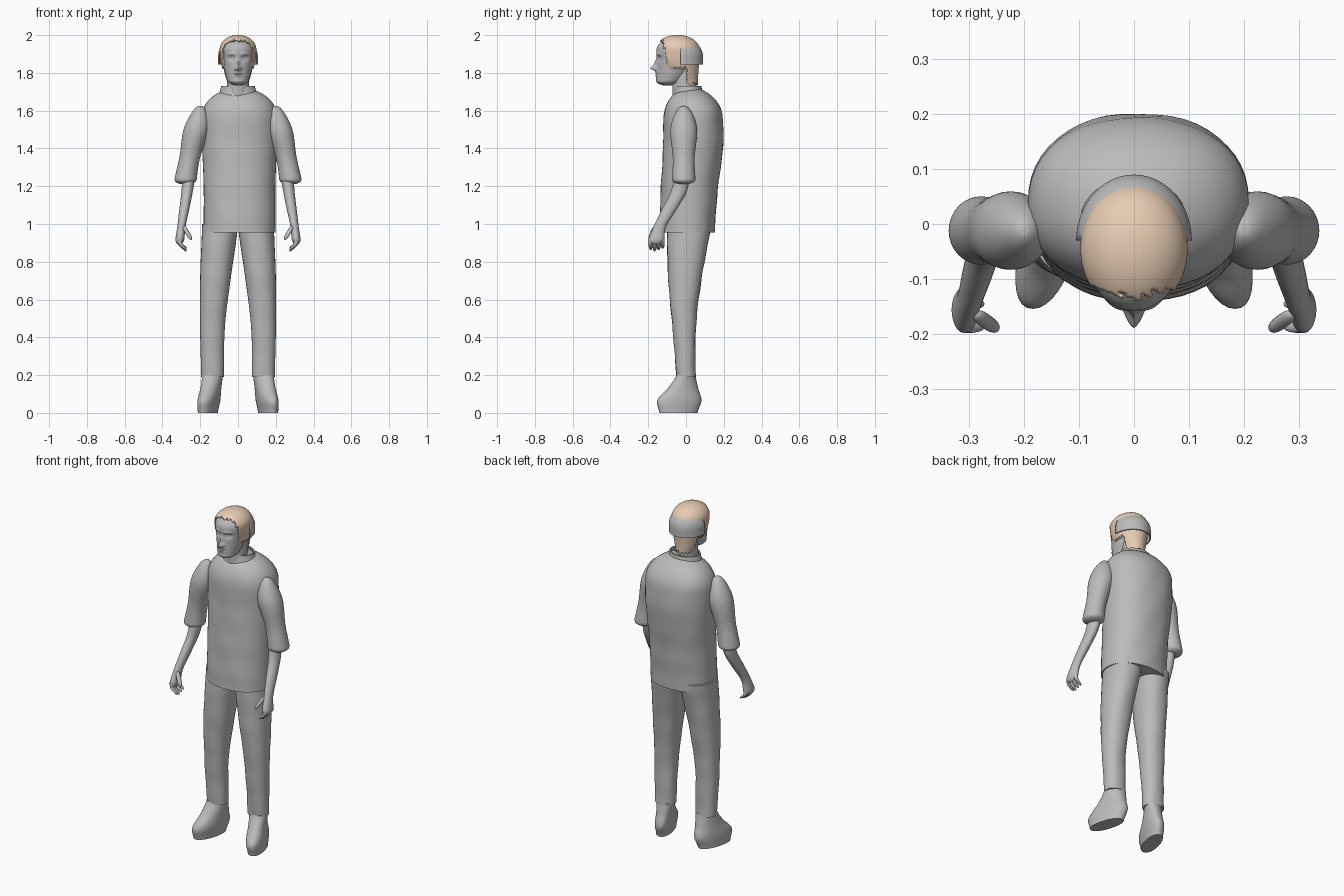
import bpy
import bmesh
from math import cos, sin, pi, exp, sqrt, radians, copysign

default_cube = bpy.data.objects.get("Cube")
if default_cube:
    bpy.data.objects.remove(default_cube, do_unlink=True)


def make_material(name, colour):
    material = bpy.data.materials.new(name)
    material.use_nodes = True
    material.diffuse_color = (*colour, 1)
    shader = material.node_tree.nodes["Principled BSDF"]
    shader.inputs["Base Color"].default_value = (*colour, 1)
    return material


grey = make_material("plain grey", (.5, .5, .5))
beige = make_material("hair beige", (.8, .6, .45))


def along(values, t):
    """Smooth curve through evenly spaced values, or one constant value."""
    if not isinstance(values, tuple):
        return values
    last = len(values) - 1
    i = min(int(t * last), last - 1)
    t = t * last - i
    b, c = values[i], values[i + 1]
    start_slope = (c - values[max(i - 1, 0)]) / 2
    end_slope = (values[min(i + 2, last)] - b) / 2
    ease = t * t * (3 - 2 * t)
    return (b + (c - b) * ease + start_slope * t * (1 - t) ** 2
            - end_slope * t * t * (1 - t))


def rounding(t, low, high):
    """Shrink factor that domes over the lower and upper share of a part."""
    u = 0
    if t < low:
        u = (low - t) / low
    elif t > 1 - high:
        u = (t - 1 + high) / high
    return sqrt(1 - (u * .99) ** 2)


def loft(name, bottom, top, x, y, width, ratio, side=1, low=0, high=0,
         power=2, turn=0, sides=32, rings=32, material=grey,
         sculpt=None, keep=None, thickness=0):
    """Skin oval rings stacked in z; ratio is the depth over the width."""
    bm = bmesh.new()
    stack = []
    for k in range(rings + 1):
        t = (1 - cos(pi * k / rings)) / 2
        half = along(width, t) * rounding(t, low, high)
        depth = half * along(ratio, t)
        ring = []
        for i in range(sides):
            angle = 2 * pi * i / sides
            u, v = (copysign(abs(w) ** (2 / power), w) for w in (cos(angle), sin(angle)))
            py = along(y, t) + v * depth
            px = along(x, t) + u * half - turn * py
            ring.append(bm.verts.new((side * px, py, bottom + t * (top - bottom))))
        stack.append(ring)
    for lower, upper in zip(stack, stack[1:]):
        for i in range(sides):
            bm.faces.new((lower[i - 1], lower[i], upper[i], upper[i - 1]))
    bm.faces.new(stack[0])
    bm.faces.new(stack[-1])
    if sculpt:
        for vert in bm.verts:
            sculpt(vert.co)
    bmesh.ops.recalc_face_normals(bm, faces=bm.faces)
    if keep:
        unwanted = [f for f in bm.faces if not keep(f.calc_center_median())]
        bmesh.ops.delete(bm, geom=unwanted, context='FACES')
    mesh = bpy.data.meshes.new(name)
    bm.to_mesh(mesh)
    bm.free()
    mesh.materials.append(material)
    obj = bpy.data.objects.new(name, mesh)
    bpy.context.collection.objects.link(obj)
    bpy.ops.object.select_all(action='DESELECT')
    obj.select_set(True)
    bpy.context.view_layer.objects.active = obj
    bpy.ops.object.shade_smooth_by_angle(angle=radians(45))
    if thickness:
        modifier = obj.modifiers.new("thickness", 'SOLIDIFY')
        modifier.thickness = thickness
        modifier.offset = -1


def soft_folds(co):
    """Faint ripples in the cloth."""
    co.y += .002 * sin(co.z * 30 + co.x * 20) * sin(co.x * 20 - co.z * 9)


# Shirt body and its standing collar
loft("shirt", bottom=.955, top=1.72, x=.008, y=(.005, .02, .04, .03),
     width=(.19, .19, .2, .2), ratio=(.77, .8, .8, .75),
     high=.2, power=2.2, sides=48, sculpt=soft_folds)
loft("collar", bottom=1.66, top=1.73, x=0, y=.01, width=(.105, .09), ratio=.8,
     keep=lambda c: c.xy.length > .05, thickness=.008)

for label, side in (("left", 1), ("right", -1)):
    # Rolled sleeve
    loft(label + "_sleeve", bottom=1.21, top=1.625, x=(.28, .2), y=-.012,
         width=(.06, .055, .068, .06), ratio=1.05, side=side, low=.06, high=.35)
    # Forearm running down into the palm
    loft(label + "_forearm", bottom=.89, top=1.26, x=(.31, .26),
         y=(-.16, -.14, -.09, -.04, -.02), width=(.025, .022, .026, .03, .034),
         ratio=(1.9, 1.5, 1.5, 1.4, 1.2), side=side, low=.1)
    # Four curled fingers and the thumb
    for i, finger in enumerate(("index", "middle", "ring", "little")):
        loft(f"{label}_{finger}_finger", bottom=.855 + abs(i - 1) * .007, top=.925,
             x=(.275, .305, .308), y=-.187 + i * .021, width=.011, ratio=1,
             side=side, low=.4, sides=12, rings=12)
    loft(label + "_thumb", bottom=.915, top=.99, x=(.25, .285), y=(-.19, -.165),
         width=.013, ratio=1, side=side, low=.4, high=.3, sides=12, rings=12)
    # Trouser leg
    loft(label + "_trouser_leg", bottom=.19, top=1, x=(.135, .135, .118, .095),
         y=(0, -.01, -.005, .015), width=(.06, .066, .082, .095),
         ratio=(.85, .95, 1.1, 1.22), side=side, power=2.2, sculpt=soft_folds)
    # Shoe, with the toe turned out
    loft(label + "_shoe", bottom=0, top=.2, x=(.15, .135),
         y=(-.04, -.035, -.015, 0), width=(.046, .052, .051, .053),
         ratio=(2.2, 2.25, 1.55, .95), side=side, turn=.24, power=2.2)

# Neck
loft("neck", bottom=1.64, top=1.82, x=0, y=-.01, width=.057, ratio=1.1)

# Facial relief: distance from the middle, height, half width, half height, depth
relief = {
    "nose_tip": (0, 1.825, .013, .013, -.032),
    "nose_bridge": (0, 1.85, .009, .02, -.014),
    "nostril": (.013, 1.82, .007, .008, -.01),
    "lips": (0, 1.794, .024, .015, -.008),
    "mouth_line": (0, 1.794, .026, .003, .008),
    "eye_socket": (.034, 1.877, .017, .012, .014),
    "eyeball": (.034, 1.876, .01, .006, -.007),
    "brow": (.034, 1.9, .022, .007, -.006),
}


def shape_face(co):
    if co.y < -.06:
        for middle, height, wide, tall, depth in relief.values():
            across = (abs(co.x) - middle) / wide
            upward = (co.z - height) / tall
            co.y += depth * exp(-across ** 2 - upward ** 2)


# Head
loft("head", bottom=1.733, top=1.99, x=0, y=(-.098, -.07, -.05, -.045, -.045),
     width=(.05, .068, .083, .09, .09), ratio=1.25, low=.1, high=.3,
     sides=96, rings=90, sculpt=shape_face)


def inside_hairline(c):
    """Swept-back fringe, ragged sideburns and a longer nape."""
    ragged = .008 * sin(c.x * 200 + c.y * 300)
    front_edge = -.095 - .2 * (c.z - 1.83)
    lower_edge = 1.74 if c.y > .005 else 1.825
    crown = c.z > 1.972 + ragged / 2
    return crown or (c.y > front_edge + ragged / 2 and c.z > lower_edge + ragged)


# Hair shell over the skull
loft("hair", bottom=1.73, top=2, x=0, y=(0, -.025, -.04, -.045, -.045),
     width=(.052, .075, .092, .098, .1), ratio=1.2, high=.3, sides=96, rings=64,
     material=beige, keep=inside_hairline, thickness=.006)

# Half dome at the back of the head
loft("back_dome", bottom=1.845, top=1.985, x=0, y=-.03, width=.105, ratio=1.14,
     high=.7, sides=48, keep=lambda c: c.y > -.029, thickness=.006)
